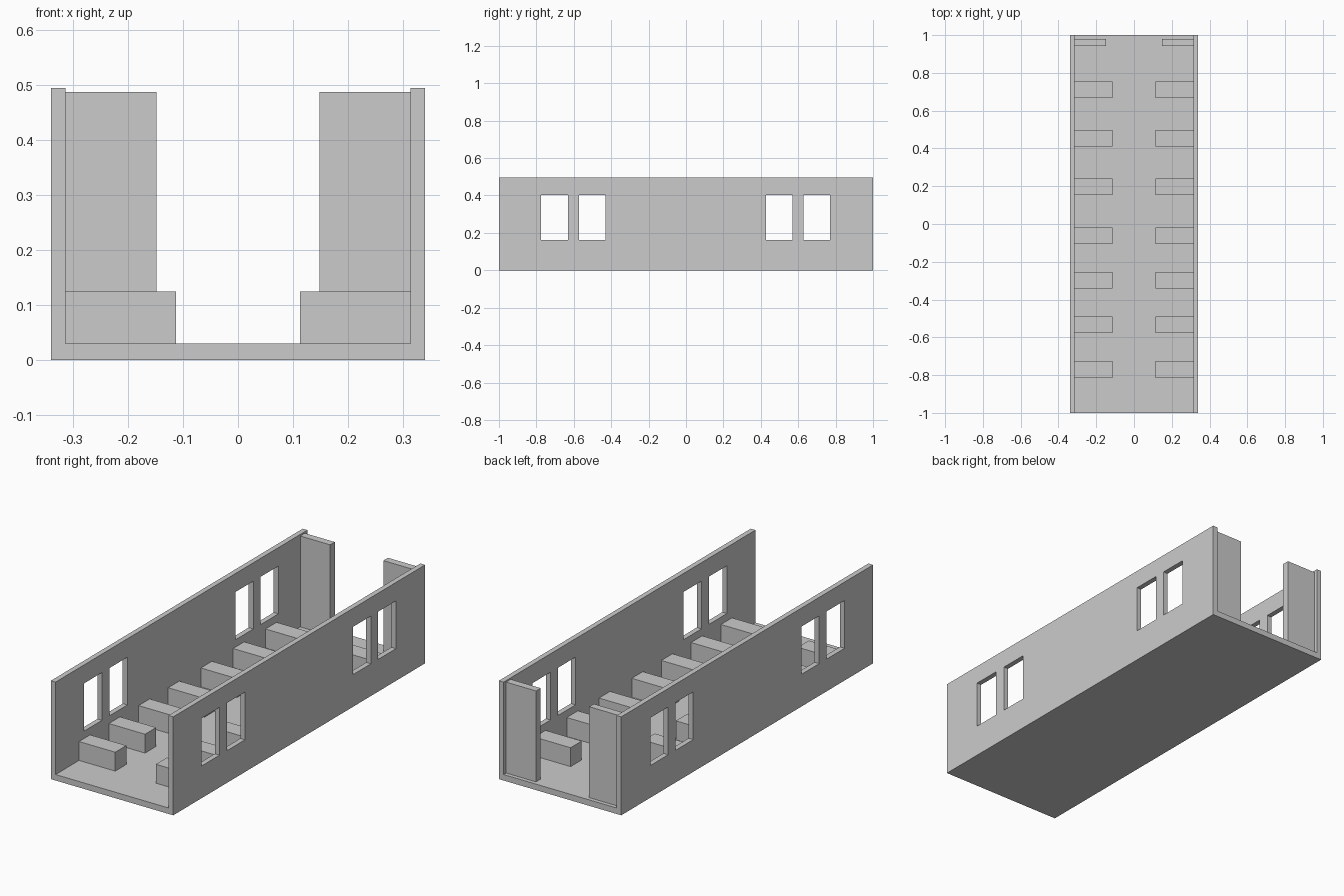
import bpy
import bmesh

if "Cube" in bpy.data.objects:
    bpy.data.objects.remove(bpy.data.objects["Cube"])

HALF_W, INNER_W, HALF_L = 0.34, 0.314, 1.0
FLOOR, WALL_TOP = 0.03, 0.495


def add_object(name, bm):
    bmesh.ops.recalc_face_normals(bm, faces=bm.faces)
    mesh = bpy.data.meshes.new(name)
    bm.to_mesh(mesh)
    bm.free()
    obj = bpy.data.objects.new(name, mesh)
    bpy.context.collection.objects.link(obj)
    return obj


def add_box(bm, x, y, z):
    verts = bmesh.ops.create_cube(bm, size=1)["verts"]
    for v in verts:
        for i, (lo, hi) in enumerate((x, y, z)):
            v.co[i] = hi if v.co[i] > 0 else lo


def box(name, x, y, z):
    bm = bmesh.new()
    add_box(bm, x, y, z)
    return add_object(name, bm)


def mirrored_pair(name, x, y, z):
    obj = box(name, x, y, z)
    mod = obj.modifiers.new("Mirror", 'MIRROR')
    mod.use_axis = (True, False, False)
    mod.use_mirror_merge = False
    return obj


# Body: U-shaped floor and walls, extruded along the length
profile = [(-HALF_W, 0), (HALF_W, 0), (HALF_W, WALL_TOP), (INNER_W, WALL_TOP),
           (INNER_W, FLOOR), (-INNER_W, FLOOR), (-INNER_W, WALL_TOP), (-HALF_W, WALL_TOP)]
bm = bmesh.new()
face = bm.faces.new([bm.verts.new((x, -HALF_L, z)) for x, z in profile])
ext = bmesh.ops.extrude_face_region(bm, geom=[face], use_keep_orig=True)
bmesh.ops.translate(bm, vec=(0, 2 * HALF_L, 0),
                    verts=[g for g in ext["geom"] if isinstance(g, bmesh.types.BMVert)])
body = add_object("body", bm)

# Window openings, cut through both walls
bm = bmesh.new()
for y in (-0.703, -0.501, 0.499, 0.698):
    add_box(bm, (-0.5, 0.5), (y - 0.071, y + 0.071), (0.162, 0.402))
cutter = add_object("window_cutter", bm)
cutter.hide_render = True
cutter.hide_viewport = False
cutter.display_type = 'WIRE'
cut = body.modifiers.new("Windows", 'BOOLEAN')
cut.operation = 'DIFFERENCE'
cut.solver = 'EXACT'
cut.object = cutter
bpy.context.view_layer.objects.active = body
bpy.ops.object.modifier_apply(modifier=cut.name)
bpy.data.objects.remove(cutter)

# Seats: seven rows either side of the aisle
for i, y in enumerate((-0.77, -0.533, -0.297, -0.062, 0.198, 0.454, 0.711)):
    mirrored_pair(f"seat_row_{i + 1}", (0.113, INNER_W), (y - 0.044, y + 0.044), (FLOOR, 0.125))

# Tall partitions beside the rear doorway
mirrored_pair("rear_partition", (0.148, INNER_W), (0.943, 0.98), (FLOOR, 0.487))
